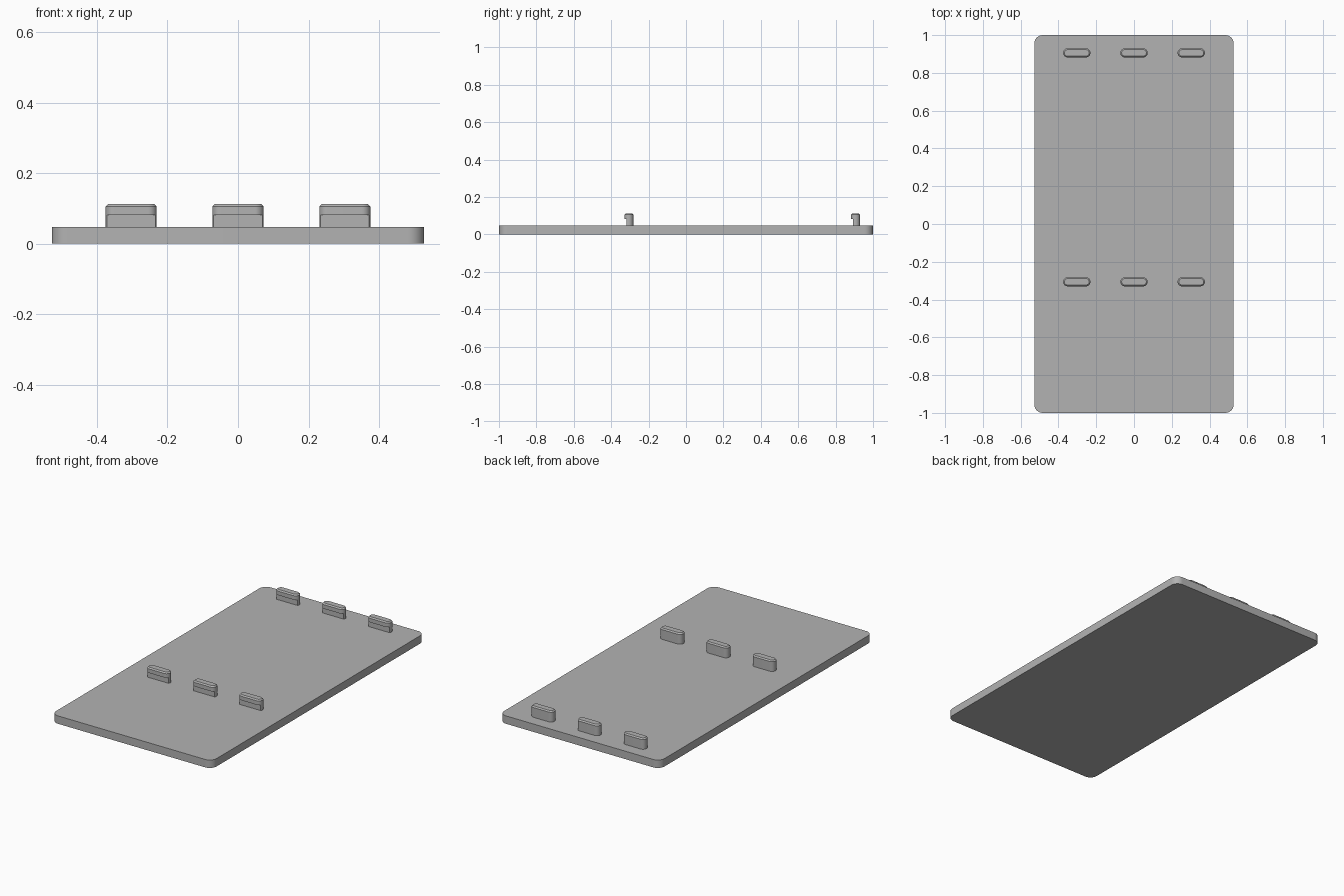
import bpy, bmesh
from math import pi, cos, sin

cube = bpy.data.objects.get("Cube")
if cube:
    bpy.data.objects.remove(cube, do_unlink=True)

grey = bpy.data.materials.new("plain grey")
grey.use_nodes = True
colour = (0.45, 0.45, 0.45, 1)
grey.diffuse_color = colour
grey.node_tree.nodes["Principled BSDF"].inputs["Base Color"].default_value = colour


def outline(half_x, half_y, radius, steps):
    """Rounded rectangle outline, counter-clockwise."""
    points = []
    for i, (sx, sy) in enumerate([(1, 1), (-1, 1), (-1, -1), (1, -1)]):
        for k in range(steps + 1):
            a = (i + k / steps) * pi / 2
            points.append((sx * (half_x - radius) + radius * cos(a),
                           sy * (half_y - radius) + radius * sin(a)))
    return points


def slab(name, half_x, half_y, radius, z0, z1, location=(0, 0, 0), chamfer=0, front_cut=None):
    """Extrude a rounded rectangle, optionally chamfered on top or sliced at the front."""
    bm = bmesh.new()
    rings = [(0, z0), (0, z1)]
    if chamfer:
        rings = [(0, z0), (0, z1 - chamfer), (chamfer, z1)]
    loops = [[bm.verts.new((x, y, z))
              for x, y in outline(half_x - d, half_y - d, radius - d, 10)] for d, z in rings]
    for low, high in zip(loops, loops[1:]):
        for i in range(len(low)):
            j = (i + 1) % len(low)
            bm.faces.new((low[i], low[j], high[j], high[i]))
    bm.faces.new(reversed(loops[0]))
    bm.faces.new(loops[-1])
    bmesh.ops.remove_doubles(bm, verts=bm.verts, dist=1e-5)
    if front_cut is not None:
        bmesh.ops.bisect_plane(bm, geom=bm.verts[:] + bm.edges[:] + bm.faces[:],
                               plane_co=(0, front_cut, 0), plane_no=(0, -1, 0),
                               clear_outer=True)
        bmesh.ops.holes_fill(bm, edges=[e for e in bm.edges if e.is_boundary])
    bmesh.ops.recalc_face_normals(bm, faces=bm.faces)
    mesh = bpy.data.meshes.new(name)
    bm.to_mesh(mesh)
    bm.free()
    mesh.materials.append(grey)
    obj = bpy.data.objects.new(name, mesh)
    obj.location = location
    bpy.context.collection.objects.link(obj)
    bpy.ops.object.select_all(action="DESELECT")
    obj.select_set(True)
    bpy.context.view_layer.objects.active = obj
    bpy.ops.object.shade_smooth_by_angle(angle=pi / 6)
    return obj


# Base plate
slab("base_plate", 0.528, 1.0, 0.045, 0, 0.047)

# Two rows of hooks: a stem with a lip overhanging towards the front
for row, y in (("front", -0.306), ("back", 0.906)):
    for side, x in (("right", -0.303), ("middle", 0), ("left", 0.303)):
        slab(f"{row}_{side}_hook_stem", 0.0725, 0.024, 0.024, 0.045, 0.081, (x, y, 0),
             front_cut=-0.012)
        slab(f"{row}_{side}_hook_head", 0.0725, 0.024, 0.024, 0.081, 0.112, (x, y, 0),
             chamfer=0.007)
